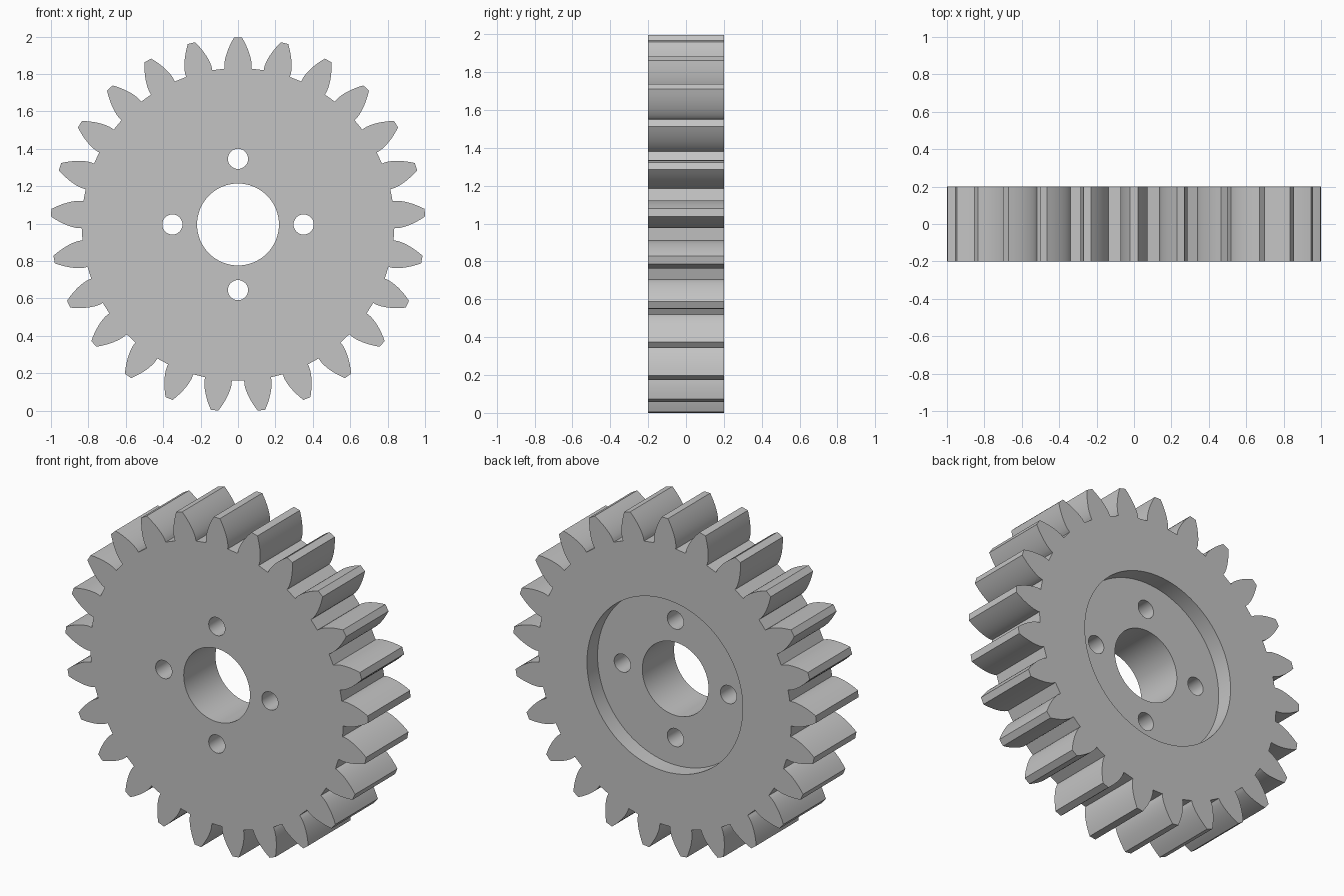
import bpy
import bmesh
from math import acos, cos, sin, tan, pi, radians, sqrt
from mathutils import Matrix

default = bpy.data.objects.get("Cube")
if default:
    bpy.data.objects.remove(default, do_unlink=True)

TEETH = 25
TIP_R, BASE_R, ROOT_R = 1.001, 0.85, 0.836
TIP_HALF = radians(1.17)
HALF_THICK = 0.2
CENTRE_Z = TIP_R * cos(pi / TEETH - TIP_HALF)
FLANK_STEPS = 10

steel = bpy.data.materials.new("grey_steel")
steel.use_nodes = True
GREY = (0.55, 0.55, 0.55, 1)
steel.diffuse_color = GREY
steel.node_tree.nodes["Principled BSDF"].inputs["Base Color"].default_value = GREY


def involute(r):
    a = acos(min(1, BASE_R / r))
    return tan(a) - a


def make_object(name, bm):
    bmesh.ops.recalc_face_normals(bm, faces=bm.faces)
    mesh = bpy.data.meshes.new(name)
    bm.to_mesh(mesh)
    bm.free()
    mesh.materials.append(steel)
    obj = bpy.data.objects.new(name, mesh)
    bpy.context.collection.objects.link(obj)
    return obj


def cylinder_cutter(name, radius, x, y, z, depth, segments):
    bm = bmesh.new()
    place = Matrix.Translation((x, y, z)) @ Matrix.Rotation(pi / 2, 4, "X")
    bmesh.ops.create_cone(bm, cap_ends=True, segments=segments, radius1=radius,
                          radius2=radius, depth=depth, matrix=place)
    cutter = make_object(name, bm)
    cutter.hide_render = True
    return cutter


# One involute flank as (radius, angle from tooth centre), root to tip
base_half = TIP_HALF + involute(TIP_R)
flank = [(ROOT_R, base_half)]
for i in range(FLANK_STEPS + 1):
    t = (i / FLANK_STEPS) ** 1.5
    r = BASE_R + (TIP_R - BASE_R) * t
    flank.append((r, base_half - involute(r)))
tooth = [(r, -a) for r, a in flank] + [(r, a) for r, a in reversed(flank)]

# Toothed blank: repeat the tooth round the rim and extrude
bm = bmesh.new()
outline = []
for k in range(TEETH):
    for r, a in tooth:
        angle = a + 2 * pi * k / TEETH
        outline.append(bm.verts.new((r * sin(angle), -HALF_THICK,
                                     CENTRE_Z + r * cos(angle))))
face = bm.faces.new(outline)
extruded = bmesh.ops.extrude_face_region(bm, geom=[face])["geom"]
bmesh.ops.translate(bm, vec=(0, 2 * HALF_THICK, 0),
                    verts=[g for g in extruded if isinstance(g, bmesh.types.BMVert)])
gear = make_object("gear_wheel", bm)

# Back recess, centre bore and four bolt holes
cutters = [
    cylinder_cutter("recess_cutter", 0.515, 0, HALF_THICK, CENTRE_Z, 0.2, 96),
    cylinder_cutter("bore_cutter", 0.219, 0, 0, CENTRE_Z, 1, 64),
]
for k in range(4):
    a = k * pi / 2
    cutters.append(cylinder_cutter("bolt_hole_cutter", 0.054, 0.351 * sin(a), 0,
                                   CENTRE_Z + 0.351 * cos(a), 1, 32))

bpy.ops.object.select_all(action="DESELECT")
gear.select_set(True)
bpy.context.view_layer.objects.active = gear
for cutter in cutters:
    mod = gear.modifiers.new("cut", "BOOLEAN")
    mod.operation = "DIFFERENCE"
    mod.solver = "EXACT"
    mod.object = cutter
    bpy.ops.object.modifier_apply(modifier=mod.name)
    bpy.data.objects.remove(cutter, do_unlink=True)

bpy.ops.object.shade_smooth_by_angle(angle=radians(25))
